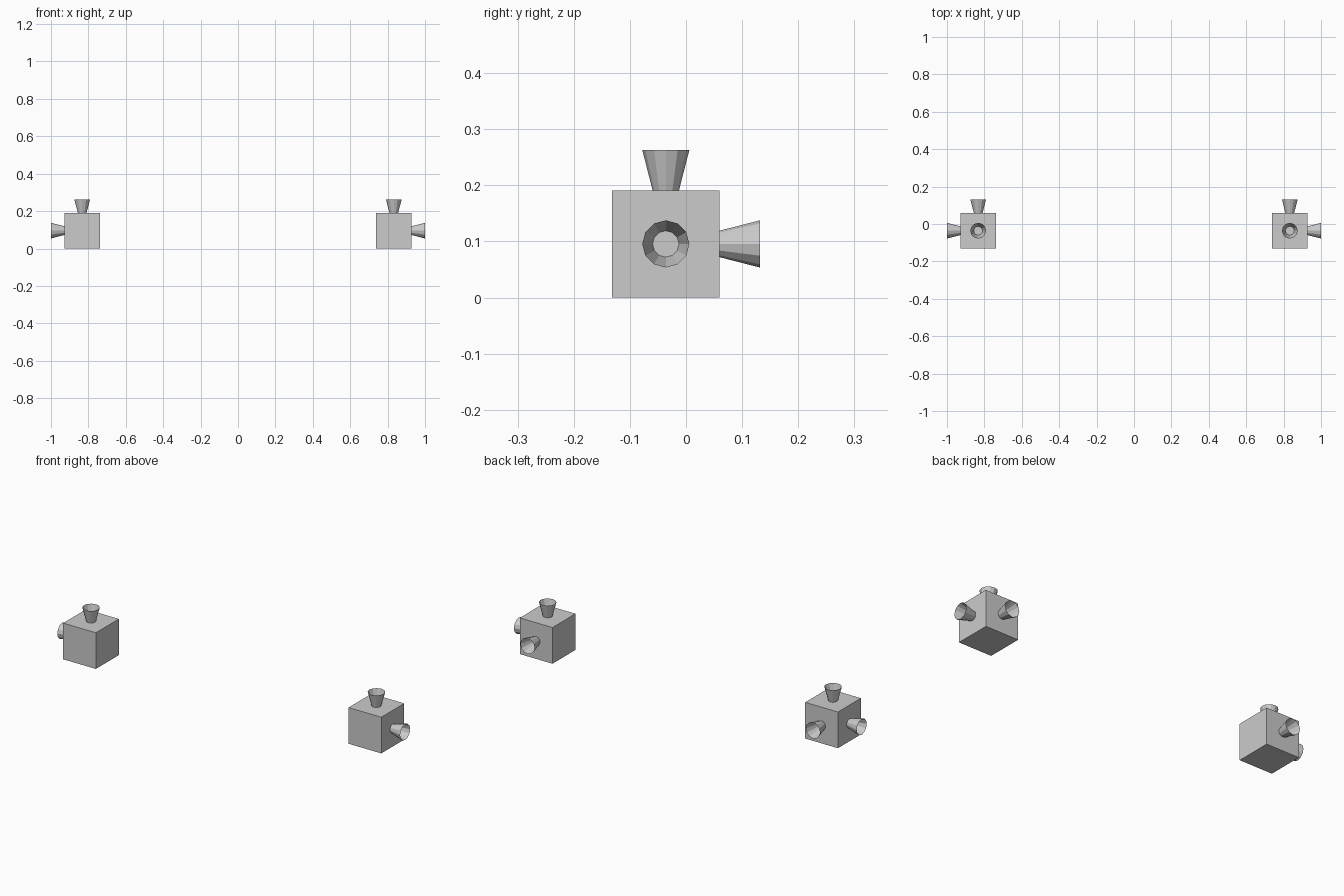
import bpy
import bmesh
from math import cos, sin, pi
from mathutils import Vector

if "Cube" in bpy.data.objects:
    bpy.data.objects.remove(bpy.data.objects["Cube"])

SIZE = 0.19          # block edge length
CENTRE = Vector((0.833, -0.036, 0.0955))
LENGTH = 0.072       # nozzle length
R_THROAT, R_MOUTH = 0.0235, 0.042
SIDES = 12


def add_object(name, bm):
    bmesh.ops.recalc_face_normals(bm, faces=bm.faces)
    mesh = bpy.data.meshes.new(name)
    bm.to_mesh(mesh)
    bm.free()
    obj = bpy.data.objects.new(name, mesh)
    bpy.context.collection.objects.link(obj)
    return obj


def block(name, centre):
    bm = bmesh.new()
    bmesh.ops.create_cube(bm, size=SIZE + 0.001)
    bmesh.ops.translate(bm, verts=bm.verts, vec=centre)
    return add_object(name, bm)


def nozzle(name, centre, axis, u, v):
    # open thin-walled flare standing on one block face
    bm = bmesh.new()
    base = centre + axis * (SIZE + 0.001) / 2
    rings = []
    for dist, r in ((0, R_THROAT), (LENGTH, R_MOUTH)):
        rings.append([bm.verts.new(base + axis * dist
                                   + u * r * cos(2 * pi * i / SIDES)
                                   + v * r * sin(2 * pi * i / SIDES))
                      for i in range(SIDES)])
    a, b = rings
    for i in range(SIDES):
        j = (i + 1) % SIDES
        bm.faces.new((a[i], a[j], b[j], b[i]))
    return add_object(name, bm)


X, Y, Z = Vector((1, 0, 0)), Vector((0, 1, 0)), Vector((0, 0, 1))

# one thruster block per side, with outward, rear and top nozzles
for side, s in (("right", 1), ("left", -1)):
    c = Vector((CENTRE.x * s, CENTRE.y, CENTRE.z))
    body = block(side + "_thruster_block", c)
    for part, axis, u, v in (("side", X * s, Y * s, Z),
                             ("rear", Y, Z, X),
                             ("top", Z, X, Y)):
        n = nozzle(f"{side}_{part}_nozzle", c, axis, u, v)
        n.parent = body
